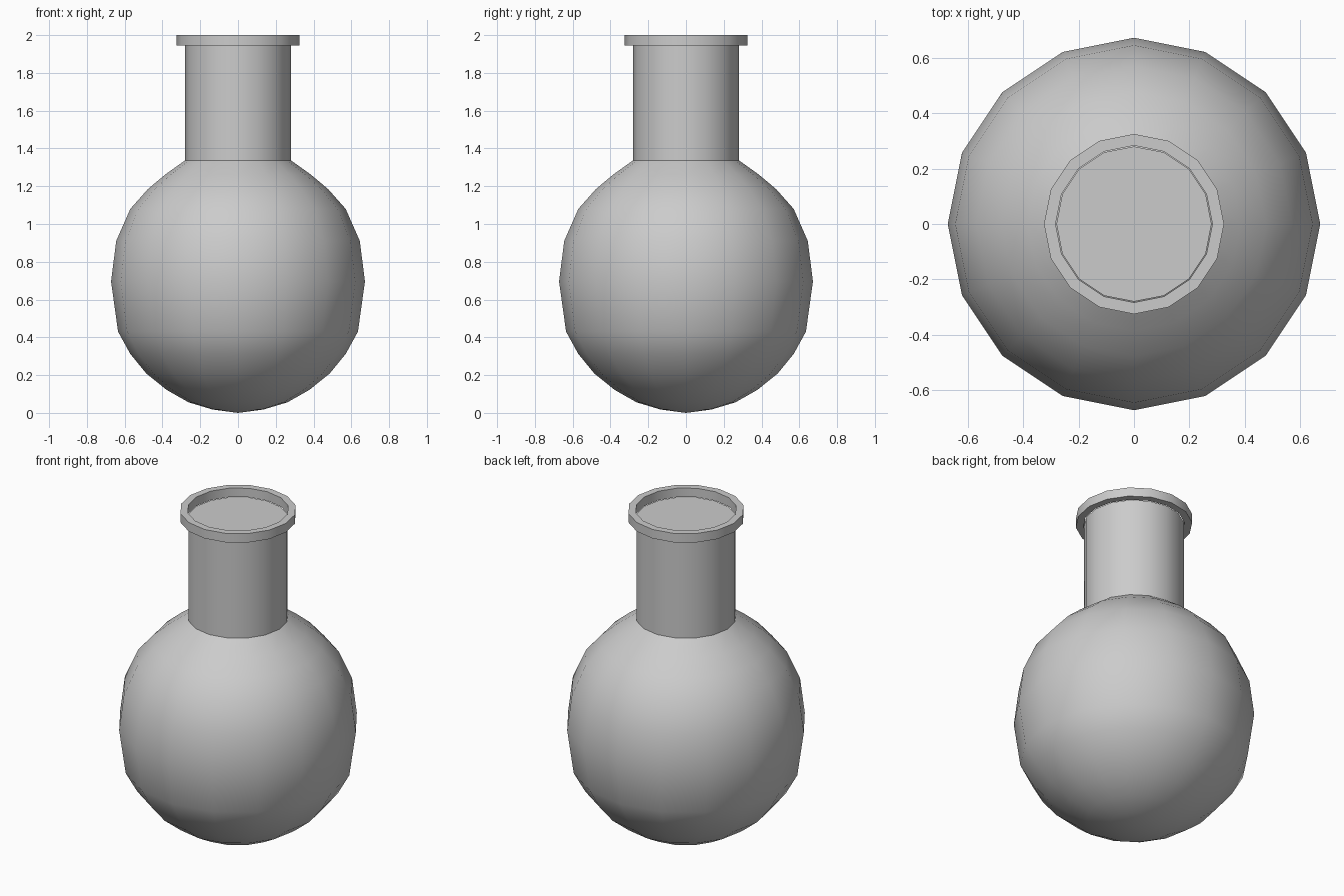
import bpy, bmesh, math

if "Cube" in bpy.data.objects:
    bpy.data.objects.remove(bpy.data.objects["Cube"])

SIDES = 16


def lathe(name, profile, closed=False):
    """Revolve an (r, z) profile around z with 16 sides."""
    bm = bmesh.new()
    rings = []
    for r, z in profile:
        if r == 0:
            rings.append([bm.verts.new((0, 0, z))] * SIDES)
        else:
            rings.append([bm.verts.new((r * math.cos(2 * math.pi * i / SIDES),
                                        r * math.sin(2 * math.pi * i / SIDES), z))
                          for i in range(SIDES)])
    pairs = list(zip(rings, rings[1:]))
    if closed:
        pairs.append((rings[-1], rings[0]))
    for a, b in pairs:
        for i in range(SIDES):
            j = (i + 1) % SIDES
            bm.faces.new(list(dict.fromkeys((a[i], a[j], b[j], b[i]))))
    bmesh.ops.recalc_face_normals(bm, faces=bm.faces)
    mesh = bpy.data.meshes.new(name)
    bm.to_mesh(mesh)
    bm.free()
    obj = bpy.data.objects.new(name, mesh)
    bpy.context.collection.objects.link(obj)
    bpy.ops.object.select_all(action='DESELECT')
    obj.select_set(True)
    bpy.context.view_layer.objects.active = obj
    bpy.ops.object.shade_smooth_by_angle(angle=math.radians(30))
    return obj


# Round bulb running into the straight neck, closed just below the lip
lathe("flask_body", [
    (0, 0), (0.135, 0.018), (0.262, 0.056), (0.378, 0.122), (0.485, 0.208),
    (0.57, 0.312), (0.635, 0.43), (0.672, 0.695), (0.645, 0.91), (0.57, 1.08),
    (0.477, 1.185), (0.385, 1.262), (0.28, 1.337), (0.28, 1.945), (0, 1.945)])

# Raised lip ring around the mouth
lathe("mouth_rim", [(0.283, 1.945), (0.325, 1.945), (0.325, 2.0), (0.283, 2.0)],
      closed=True)
